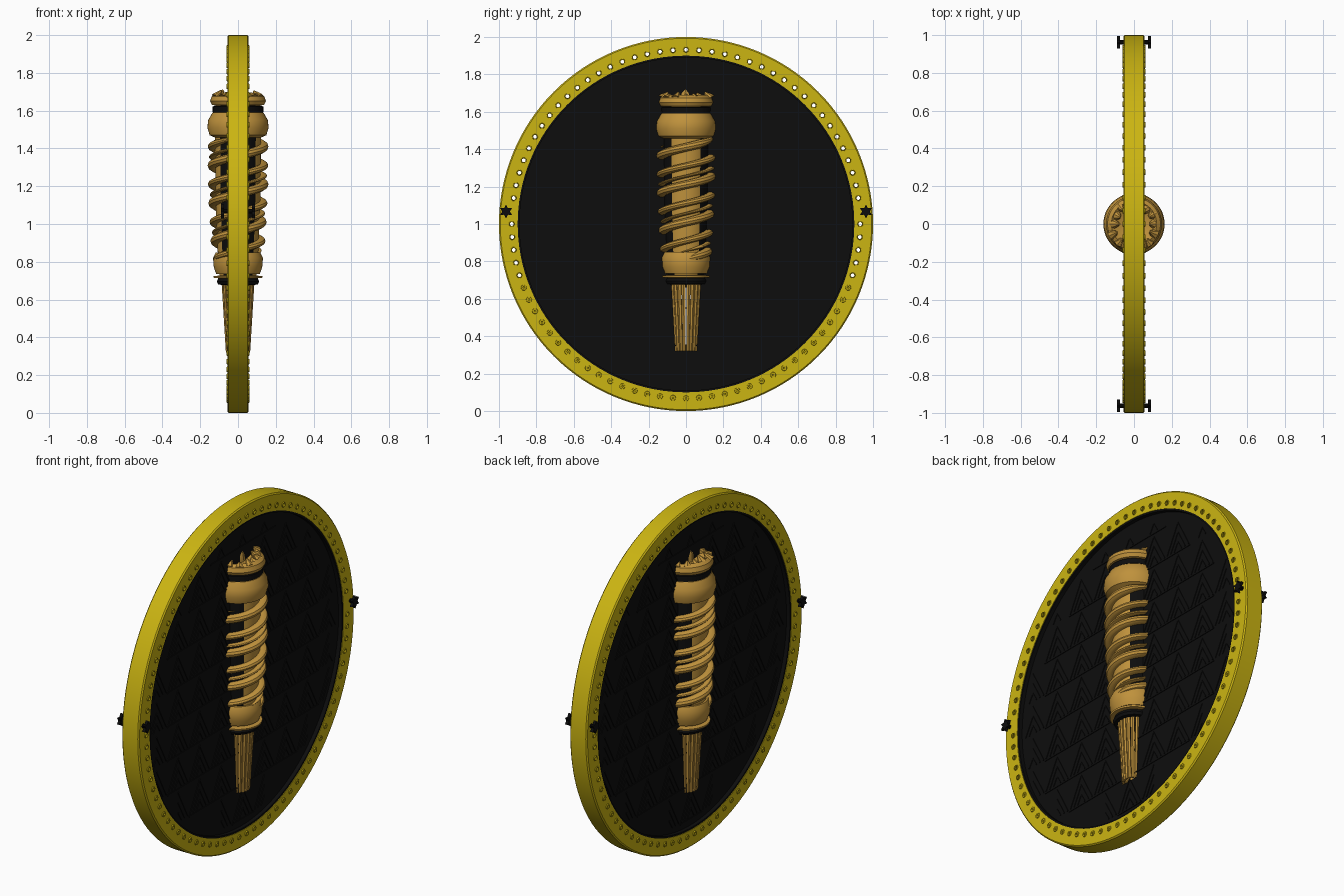
import bpy, bmesh, math, random
from mathutils import Matrix, Vector

if "Cube" in bpy.data.objects:
    bpy.data.objects.remove(bpy.data.objects["Cube"])
random.seed(4)
TAU = math.tau


def mat(name, r, g, b):
    m = bpy.data.materials.new(name)
    m.diffuse_color = (r, g, b, 1)
    m.use_nodes = True
    m.node_tree.nodes["Principled BSDF"].inputs["Base Color"].default_value = m.diffuse_color
    return m


YELLOW = mat("bright yellow", 0.60, 0.46, 0.006)
GOLD = mat("warm gold", 0.52, 0.285, 0.045)
BLACK = mat("black", 0.004, 0.004, 0.004)


def finish(bm, name, *mats, smooth=True):
    bmesh.ops.recalc_face_normals(bm, faces=bm.faces)
    me = bpy.data.meshes.new(name)
    bm.to_mesh(me)
    bm.free()
    ob = bpy.data.objects.new(name, me)
    bpy.context.collection.objects.link(ob)
    for m in mats:
        me.materials.append(m)
    if smooth:
        bpy.context.view_layer.objects.active = ob
        ob.select_set(True)
        bpy.ops.object.shade_smooth_by_angle(angle=math.radians(35))
        ob.select_set(False)
    return ob


def sweep(bm, rows, loop_rows, loop_section=True):
    """Skin a list of point rows."""
    vs = [[bm.verts.new(p) for p in row] for row in rows]
    n, m = len(vs), len(vs[0])
    for i in range(n if loop_rows else n - 1):
        for j in range(m if loop_section else m - 1):
            a, b = vs[i], vs[(i + 1) % n]
            bm.faces.new((a[j], b[j], b[(j + 1) % m], a[(j + 1) % m]))
    return vs


def lathe(name, prof, material, axis='z', n=48, closed=True):
    bm = bmesh.new()
    rows = []
    for i in range(n):
        c, s = math.cos(TAU * i / n), math.sin(TAU * i / n)
        rows.append([(r * c, r * s, h) if axis == 'z' else (h, r * c, 1 + r * s) for r, h in prof])
    sweep(bm, rows, True, closed)
    bmesh.ops.remove_doubles(bm, verts=bm.verts, dist=1e-5)
    return finish(bm, name, material)


def cut(ob, cutter):
    mod = ob.modifiers.new("cut", 'BOOLEAN')
    mod.operation, mod.solver, mod.object = 'DIFFERENCE', 'EXACT', cutter
    cutter.hide_render = True
    cutter.hide_viewport = True
    cutter.display_type = 'WIRE'


def along_x(y, z, x=0):
    return Matrix.Translation((x, y, z)) @ Matrix.Rotation(math.pi / 2, 4, 'Y')


# Yellow outer rim
T = 0.056
rim = lathe("rim", [(0.9, -T), (0.993, -T), (1.0, -T + .007), (1.0, T - .007), (0.993, T), (0.9, T)],
            YELLOW, 'x', 128)
lathe("rim_inner_lining", [(0.89, -T + .003), (0.902, -T + .003), (0.902, T - .003), (0.89, T - .003)],
      BLACK, 'x', 128)

# Drilled dots in the upper rim, raised rims round every dot
holes, studs = bmesh.new(), bmesh.new()
N = 84
for i in range(N):
    a = TAU * i / N
    y, z = 0.932 * math.cos(a), 1 + 0.932 * math.sin(a)
    if abs(z - 1.065) < 0.05:
        continue
    drilled = math.sin(a) > -0.35
    if drilled:
        bmesh.ops.create_cone(holes, cap_ends=True, segments=10, radius1=.010, radius2=.010,
                              depth=0.3, matrix=along_x(y, z))
    for s in (-1, 1):
        rows = []
        for k in range(10):
            c, d = math.cos(TAU * k / 10), math.sin(TAU * k / 10)
            rows.append([(s * (T + h), y + r * c, z + r * d)
                         for r, h in ((.010 if drilled else .004, -.002), (.011 if drilled else .006, .005),
                                      (.014, .005), (.016, -.002))])
        sweep(studs, rows, True, False)
cut(rim, finish(holes, "dot_cutter", smooth=False))
finish(studs, "rim_studs", YELLOW)

# Black plate with a slot behind the open handle
plate = lathe("back_plate", [(0, -.03), (0.9, -.03), (0.9, .03), (0, .03)], BLACK, 'x', 128, closed=False)
bm = bmesh.new()
bmesh.ops.create_cube(bm, size=1, matrix=Matrix.Translation((0, 0, .49)) @ Matrix.Diagonal((.3, .115, .34, 1)))
cut(plate, finish(bm, "slot_cutter", smooth=False))

# Low relief of nested chevrons and cross lines on the plate
bm = bmesh.new()


def ridge(y0, z0, y1, z1):
    if max(math.hypot(y0, z0 - 1), math.hypot(y1, z1 - 1)) > 0.87:
        return
    if min(abs(y0), abs(y1)) < .1 and .28 < (z0 + z1) / 2 < 1.7:
        return
    L, a = math.hypot(y1 - y0, z1 - z0), math.atan2(z1 - z0, y1 - y0)
    for s in (-1, 1):
        bmesh.ops.create_cube(bm, size=1, matrix=Matrix.Translation((s * .031, (y0 + y1) / 2, (z0 + z1) / 2))
                              @ Matrix.Rotation(a, 4, 'X') @ Matrix.Diagonal((.006, L, .006, 1)))


for r in range(9):
    for c in range(-4, 5):
        y, z = c * .2, .15 + r * .2
        ridge(y - .1, z, y + .1, z)
        for k in (.03, .06, .09):
            ridge(y - k, z + .01, y, z + k * 2)
            ridge(y, z + k * 2, y + k, z + .01)
finish(bm, "plate_relief", BLACK, smooth=False)

# Six-pointed stars on both faces at both sides, on short pins
bm = bmesh.new()
for s in (-1, 1):
    for y in (-.962, .962):
        rings = []
        for x in (.074, .09):
            rings.append([bm.verts.new((s * x, y + r * math.cos(k * TAU / 12 + TAU / 4),
                                        1.067 + r * math.sin(k * TAU / 12 + TAU / 4)))
                          for k in range(12) for r in [.037 if k % 2 == 0 else .02]])
        bm.faces.new(rings[0])
        bm.faces.new(rings[1])
        for k in range(12):
            j = (k + 1) % 12
            bm.faces.new((rings[0][k], rings[0][j], rings[1][j], rings[1][k]))
        bmesh.ops.create_cone(bm, cap_ends=True, segments=10, radius1=.012, radius2=.012, depth=.03,
                              matrix=along_x(y, 1.067, s * .064))
finish(bm, "side_stars", BLACK, smooth=False)

# Torch core: gold on the two broad faces, black at the sides
core = lathe("torch_core", [(0, .70), (.095, .70), (.105, .8), (.118, 1.1), (.122, 1.48), (.12, 1.64), (0, 1.64)],
             GOLD, n=64, closed=False)
core.data.materials.append(BLACK)
for p in core.data.polygons:
    p.material_index = 0 if abs(p.normal.x) > .75 else 1

# Wound bands, rising toward +y on the +x face
def helix(name, z_at_face, half_h, half_r, z0, z1, pitch=.2):
    bm = bmesh.new()
    steps = 180
    rows = []
    for i in range(steps + 1):
        f = i / steps
        z = z0 + (z1 - z0) * f
        a = TAU * (z - z_at_face) / pitch
        e = min(1, .15 + 14 * min(f, 1 - f))
        R = .113 + .021 * min(1, (z - z0) / .4)
        row = []
        for k in range(10):
            q = TAU * k / 10
            r, h = R + half_r * e * math.cos(q), half_h * e * math.sin(q)
            row.append((r * math.cos(a), r * math.sin(a), z + h))
        rows.append(row)
    vs = sweep(bm, rows, False)
    bm.faces.new(vs[0])
    bm.faces.new(vs[-1])
    finish(bm, name, GOLD)


helix("wound_band_a", 1.41, .024, .027, .79, 1.47)
helix("wound_band_b", 1.31, .019, .026, .79, 1.47)
helix("wound_band_thin", 1.455, .009, .02, .84, 1.42)

# Collars at top and bottom of the torch
lathe("top_bulge", [(.115, 1.455), (.15, 1.47), (.162, 1.51), (.158, 1.55), (.135, 1.59), (.11, 1.59)], GOLD)
lathe("top_black_ring", [(.11, 1.588), (.134, 1.592), (.134, 1.622), (.11, 1.628)], BLACK)
lathe("bowl", [(.1, 1.625), (.138, 1.63), (.148, 1.65), (.14, 1.675), (.12, 1.69), (.105, 1.675), (.0, 1.65)],
      GOLD, closed=False)
lathe("lower_collar", [(.095, .735), (.115, .735), (.128, .77), (.132, .82), (.118, .85), (.1, .85)], GOLD)
lathe("lower_thin_ring", [(.09, .712), (.128, .714), (.13, .724), (.09, .728)], GOLD)
lathe("lower_black_ring", [(.07, .675), (.105, .68), (.112, .695), (.105, .712), (.07, .712)], BLACK)

# Small flame licks round the bowl and one central tip
bm = bmesh.new()
for i in range(14):
    a = TAU * i / 14
    r, h = random.uniform(.085, .12), random.uniform(.03, .05)
    bmesh.ops.create_cone(bm, cap_ends=True, segments=8, radius1=.028, radius2=.006, depth=h,
                          matrix=Matrix.Translation((r * math.cos(a), r * math.sin(a), 1.665 + h / 2))
                          @ Matrix.Rotation(a, 4, 'Z') @ Matrix.Rotation(-.7, 4, 'Y'))
path = [(.0, 1.65, .04), (-.005, 1.70, .036), (.0, 1.735, .026), (-.015, 1.755, .015), (-.02, 1.775, .003)]
vs = sweep(bm, [[(r * math.cos(TAU * k / 10), y + r * math.sin(TAU * k / 10), z) for k in range(10)]
                for y, z, r in path], False)
bm.faces.new(vs[-1])
finish(bm, "flame", GOLD)

# Open handle of tapering staves
bm = bmesh.new()
S = 20
for i in range(S):
    a = TAU * (i + .5) / S
    rows = []
    for z, R in ((.32, .063), (.69, .086)):
        w = TAU / S * .42
        rows.append([(r * math.cos(a + t), r * math.sin(a + t), z)
                     for r, t in ((R - .012, -w), (R - .002, -w), (R + .002, 0), (R - .002, w), (R - .012, w))])
    vs = sweep(bm, rows, False)
    bm.faces.new(vs[0])
    bm.faces.new(vs[1])
finish(bm, "handle_staves", GOLD, smooth=False)
